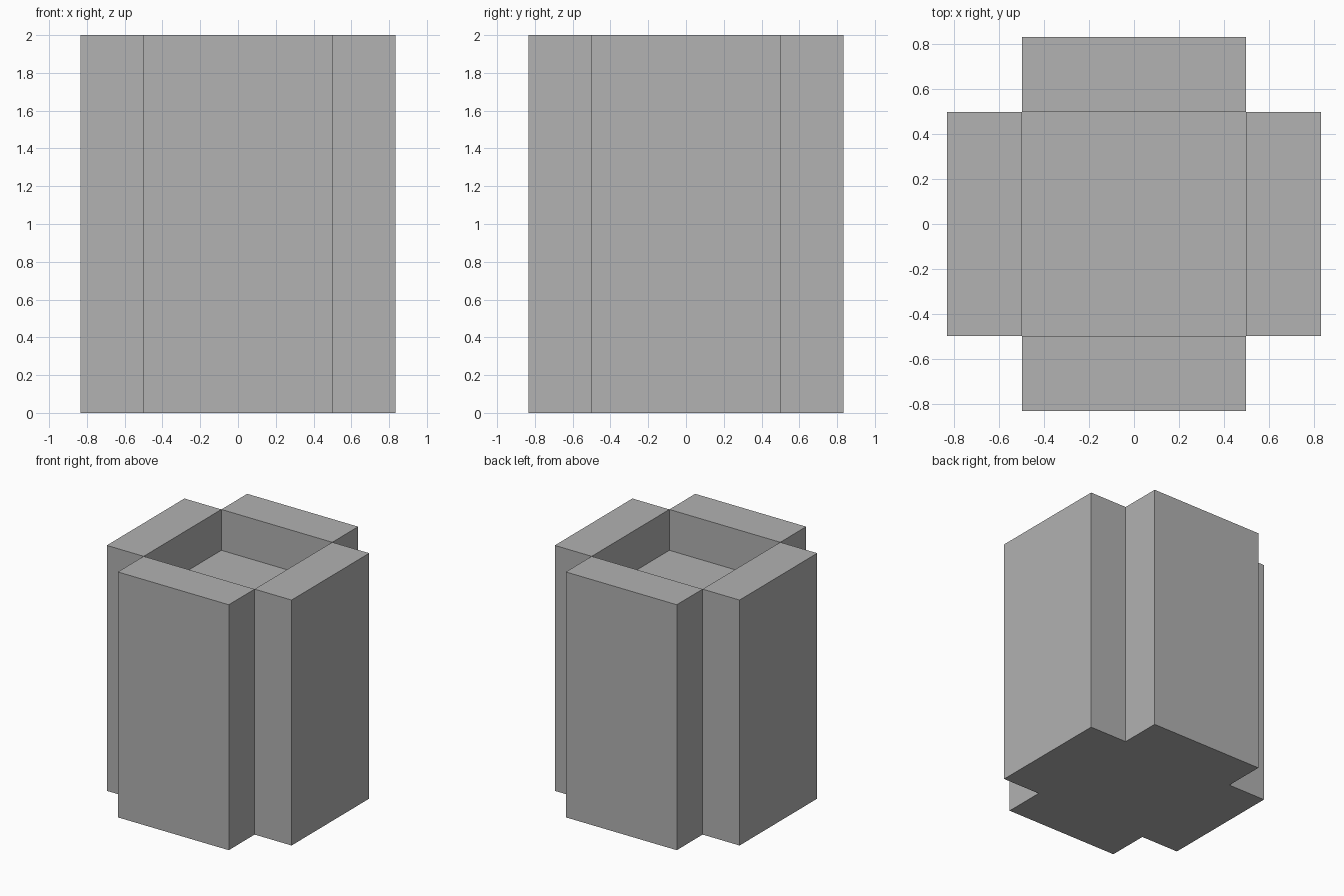
import bpy
import bmesh

if "Cube" in bpy.data.objects:
    bpy.data.objects.remove(bpy.data.objects["Cube"], do_unlink=True)

CORE = 0.5        # half width of the central square
REACH = 0.833     # how far each arm extends
HEIGHT = 2.0
PIT_DEPTH = 0.333

# Single grey material
grey = bpy.data.materials.new("plain grey")
grey.use_nodes = True
colour = (0.445, 0.445, 0.445, 1)
grey.diffuse_color = colour
grey.node_tree.nodes["Principled BSDF"].inputs["Base Color"].default_value = colour

bm = bmesh.new()


def cell(x0, x1, y0, y1):
    corners = [(x0, y0), (x1, y0), (x1, y1), (x0, y1)]
    return bm.faces.new([bm.verts.new((x, y, 0)) for x, y in corners])


# Cross-shaped footprint: centre plus four arms
cell(-CORE, CORE, -CORE, CORE)
for low, high in ((-REACH, -CORE), (CORE, REACH)):
    cell(low, high, -CORE, CORE)
    cell(-CORE, CORE, low, high)
bmesh.ops.remove_doubles(bm, verts=bm.verts[:], dist=0.0001)

# Raise the footprint into a solid column
raised = bmesh.ops.extrude_face_region(bm, geom=bm.faces[:], use_keep_orig=True)
top_verts = [g for g in raised["geom"] if isinstance(g, bmesh.types.BMVert)]
bmesh.ops.translate(bm, verts=top_verts, vec=(0, 0, HEIGHT))

# Sink the square pit into the top
centre = next(f for f in bm.faces
              if f.calc_center_median().z > HEIGHT - 0.01
              and f.calc_center_median().xy.length < 0.01)
floor = bmesh.ops.extrude_discrete_faces(bm, faces=[centre])["faces"][0]
bmesh.ops.translate(bm, verts=floor.verts[:], vec=(0, 0, -PIT_DEPTH))

bmesh.ops.recalc_face_normals(bm, faces=bm.faces[:])
mesh = bpy.data.meshes.new("cross_column")
bm.to_mesh(mesh)
bm.free()
mesh.materials.append(grey)
column = bpy.data.objects.new("cross_column", mesh)
bpy.context.collection.objects.link(column)
